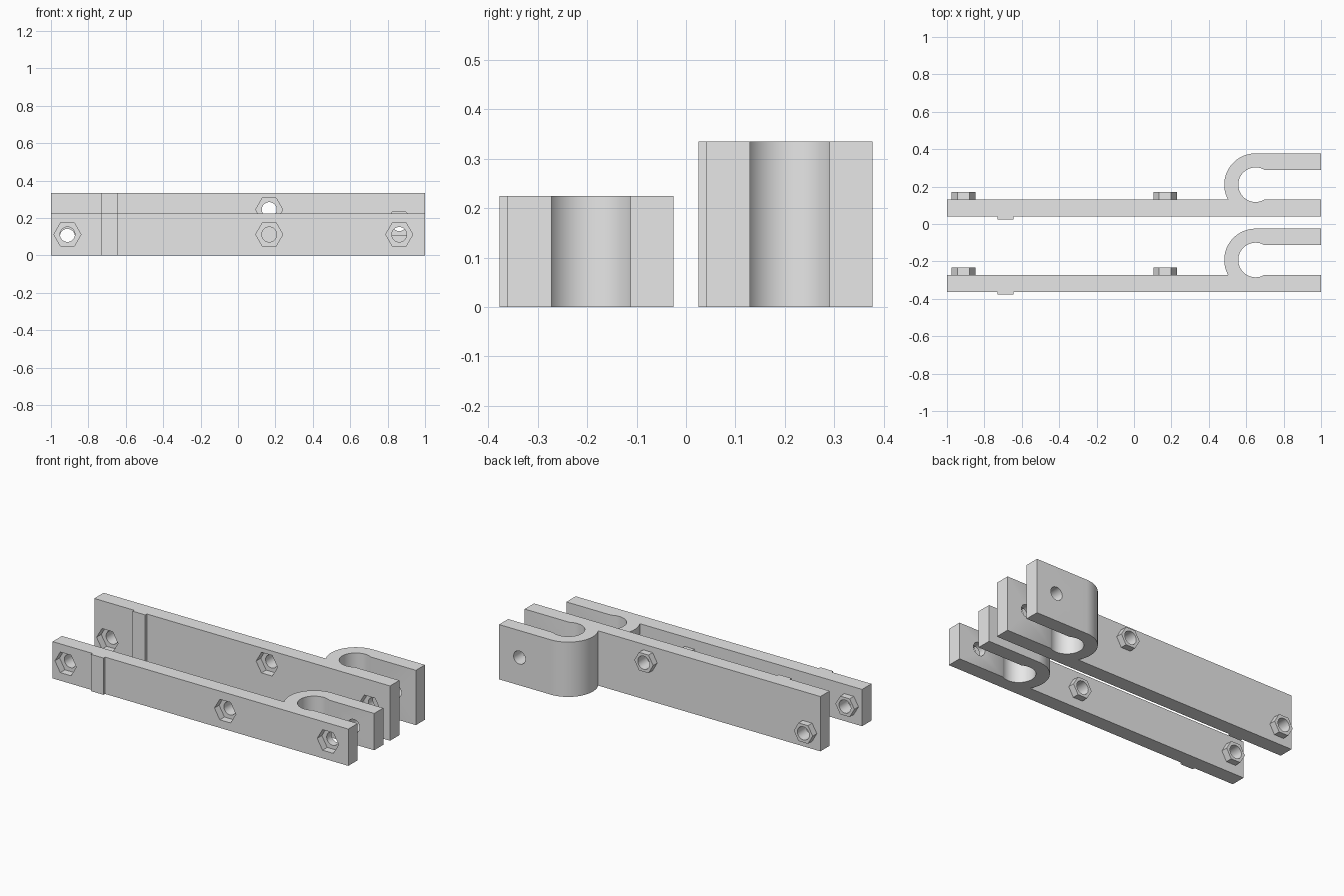
import bpy
import bmesh
from math import sin, cos, pi, radians, asin
from mathutils import Vector

cube = bpy.data.objects.get("Cube")
if cube:
    bpy.data.objects.remove(cube, do_unlink=True)

grey = bpy.data.materials.new("plain_grey")
grey.use_nodes = True
COLOUR = (0.8, 0.8, 0.8, 1)
grey.diffuse_color = COLOUR
grey.node_tree.nodes["Principled BSDF"].inputs["Base Color"].default_value = COLOUR


def prism(name, points, direction):
    """Extrude a closed outline of 3D points along a direction."""
    bm = bmesh.new()
    face = bm.faces.new([bm.verts.new(p) for p in points])
    ext = bmesh.ops.extrude_face_region(bm, geom=[face])
    moved = [v for v in ext["geom"] if isinstance(v, bmesh.types.BMVert)]
    bmesh.ops.translate(bm, verts=moved, vec=Vector(direction))
    bmesh.ops.recalc_face_normals(bm, faces=bm.faces)
    mesh = bpy.data.meshes.new(name)
    bm.to_mesh(mesh)
    bm.free()
    mesh.materials.append(grey)
    obj = bpy.data.objects.new(name, mesh)
    bpy.context.collection.objects.link(obj)
    return obj


def arc(cx, cy, r, start, end, steps):
    angles = [start + (end - start) * i / steps for i in range(steps + 1)]
    return [(cx + r * cos(a), cy + r * sin(a)) for a in angles]


def ring(x, z, r, sides):
    return arc(x, z, r, 0, 2 * pi, sides)[:-1]


def along_y(name, outline, y0, y1):
    return prism(name, [(x, y0, z) for x, z in outline], (0, y1 - y0, 0))


def activate(obj):
    bpy.ops.object.select_all(action="DESELECT")
    obj.select_set(True)
    bpy.context.view_layer.objects.active = obj


def combine(obj, tool, operation):
    activate(obj)
    mod = obj.modifiers.new("combine", "BOOLEAN")
    mod.object, mod.operation, mod.solver = tool, operation, "EXACT"
    bpy.ops.object.modifier_apply(modifier=mod.name)
    bpy.data.objects.remove(tool, do_unlink=True)


# Shared dimensions of the clamp section
BAR_FRONT, BAR_BACK, SLOT_TOP, HOOK_TOP = 0.04, 0.13, 0.29, 0.3775
HOOK_X, HOOK_Y, INNER_R, OUTER_R = 0.65, 0.21, 0.0925, 0.1675
HOLE_R, POCKET_R, POCKET_DEPTH = 0.04, 0.0725, 0.045
PEG_R, PEG_HEIGHT = 0.064, 0.04


def clamp_outline(shift):
    inner = asin((SLOT_TOP - HOOK_Y) / INNER_R)
    outer = asin((HOOK_Y - BAR_BACK) / OUTER_R)
    pts = [(-1, BAR_FRONT), (-0.73, BAR_FRONT), (-0.73, 0.025),
           (-0.645, 0.025), (-0.645, BAR_FRONT), (1, BAR_FRONT), (1, BAR_BACK)]
    pts += arc(HOOK_X, HOOK_Y, INNER_R, -inner, inner - 2 * pi, 40)
    pts += [(1, SLOT_TOP), (1, HOOK_TOP)]
    pts += arc(HOOK_X, HOOK_Y, OUTER_R, pi / 2, pi + outer, 32)
    pts += [(-1, BAR_BACK)]
    return [(x, y + shift, 0) for x, y in pts]


def make_clamp(name, shift, height, holes):
    clamp = prism(name, clamp_outline(shift), (0, 0, height))
    front, back = BAR_FRONT + shift, BAR_BACK + shift
    for x, z, has_peg in holes:
        # Hexagonal peg on the rear face
        if has_peg:
            peg = along_y("peg", ring(x, z, PEG_R, 6), back - 0.01, back + PEG_HEIGHT)
            combine(clamp, peg, "UNION")
        # Bolt hole, then hexagonal pocket in the front face
        bolt = along_y("bolt_cutter", ring(x, z, HOLE_R, 32), shift - 0.05, shift + 0.5)
        combine(clamp, bolt, "DIFFERENCE")
        pocket = along_y("pocket_cutter", ring(x, z, POCKET_R, 6), front - 0.05, front + POCKET_DEPTH)
        combine(clamp, pocket, "DIFFERENCE")
    activate(clamp)
    bpy.ops.object.shade_smooth_by_angle(angle=radians(30))


make_clamp("front_clamp", -0.4025, 0.225,
           [(-0.912, 0.112, True), (0.167, 0.112, True), (0.862, 0.112, False)])
make_clamp("rear_clamp", 0, 0.335,
           [(-0.912, 0.102, True), (0.167, 0.245, True), (0.862, 0.17, False)])
